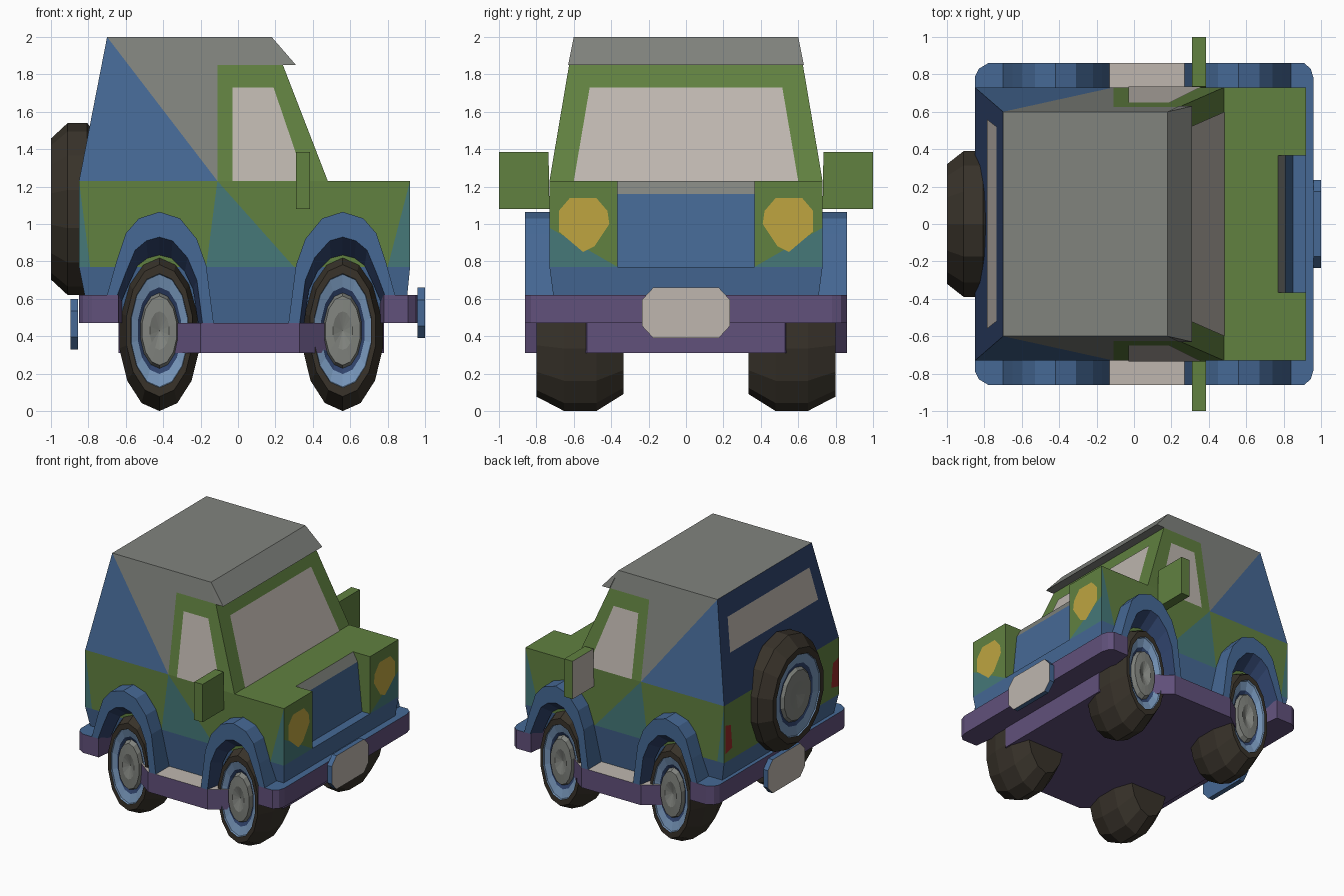
import bpy, bmesh, math
from mathutils import Vector, Matrix

if "Cube" in bpy.data.objects:
    bpy.data.objects.remove(bpy.data.objects["Cube"])

PALETTE = dict(green=(.38, .50, .26), blue=(.28, .41, .58), teal=(.28, .47, .47),
               purple=(.38, .32, .48), grey=(.50, .51, .49), glass=(.74, .71, .68),
               tyre=(.23, .21, .18), rim=(.46, .58, .72), yellow=(.74, .64, .26),
               red=(.58, .18, .17), navy=(.20, .27, .42))
MATS = {}
for key, c in PALETTE.items():
    m = bpy.data.materials.new(key)
    m.diffuse_color = (*[v ** 2.2 for v in c], 1)
    m.use_nodes = True
    m.node_tree.nodes["Principled BSDF"].inputs["Base Color"].default_value = m.diffuse_color
    MATS[key] = m


def shell(name, polys, ref=(0, 0, 1), inward=False, mirror=True):
    """Mesh from (colour, points) polygons, oriented away from ref, mirrored in y."""
    bm = bmesh.new()
    me = bpy.data.meshes.new(name)
    slots = []
    for col, pts in polys:
        if col not in slots:
            slots.append(col)
            me.materials.append(MATS[col])
        f = bm.faces.new([bm.verts.new(p) for p in pts])
        f.material_index = slots.index(col)
        f.normal_update()
        if (f.normal.dot(f.calc_center_median() - Vector(ref)) < 0) != inward:
            f.normal_flip()
    bmesh.ops.remove_doubles(bm, verts=bm.verts, dist=.0005)
    bm.to_mesh(me)
    bm.free()
    ob = bpy.data.objects.new(name, me)
    bpy.context.collection.objects.link(ob)
    if mirror:
        mod = ob.modifiers.new("mirror", 'MIRROR')
        mod.use_axis = (False, True, False)
    return ob


def prism(name, pts, place, side, end, start=None, mirror=True):
    """Extrude a 2D outline; place(u, v, k) gives the 3D point for ends k = 0, 1."""
    a = [Vector(place(u, v, 0)) for u, v in pts]
    b = [Vector(place(u, v, 1)) for u, v in pts]
    n = len(pts)
    polys = [(start or side, a), (end, b)]
    polys += [(side, [a[i], a[(i + 1) % n], b[(i + 1) % n], b[i]]) for i in range(n)]
    return shell(name, polys, sum(a + b, Vector()) / (2 * n), mirror=mirror)


def lathe(name, prof, mat, segs=14, mirror=True):
    """Revolve (t, r, colour) rings about local z, then place with a matrix."""
    polys = []
    pt = lambda t, r, i: mat @ Vector((r * math.cos(math.tau * i / segs), r * math.sin(math.tau * i / segs), t))
    for (t0, r0, _), (t1, r1, c) in zip(prof, prof[1:]):
        for i in range(segs):
            q = [pt(t0, r0, i), pt(t0, r0, i + 1), pt(t1, r1, i + 1), pt(t1, r1, i)]
            polys.append((c, q if r1 and r0 else q[:3] if r0 else q[1:]))
    return shell(name, polys, mat @ Vector((0, 0, .45)), mirror=mirror)


# points on the three sloped cabin planes
def side(x, z, off=0):
    return (x, .73 - .169 * (z - 1.23) + off, z)


def wind(y, z, off=0):
    return (.48 - .387 * (z - 1.23) + off, y, z)


def back(y, z, off=0):
    return (-.85 + .195 * (z - 1.23) - off, y, z)


# body: patchwork sides, hood, front cheeks, rear and tapered lower band
S = lambda x, z: (x, .73, z)
T, B = 1.23, .77
shell("body", [
    ("teal", [S(-.85, T), S(-.85, B), S(-.79, B)]),
    ("green", [S(-.85, T), S(-.79, B), S(-.17, B), S(-.11, T)]),
    ("teal", [S(-.11, T), S(-.17, B), S(.30, B)]),
    ("green", [S(-.11, T), S(.30, B), S(.80, B), S(.92, T)]),
    ("teal", [S(.92, T), S(.80, B), S(.92, B)]),
    ("green", [(.4, 0, T), (.77, 0, T), (.77, .365, T), (.4, .365, T)]),
    ("green", [(.4, .365, T), (.92, .365, T), (.92, .73, T), (.4, .73, T)]),
    ("green", [(.92, .365, T), (.92, .73, T), (.92, .73, .98), (.92, .365, B)]),
    ("teal", [(.92, .365, B), (.92, .73, .98), (.92, .73, B)]),
    ("green", [(-.85, 0, T), (-.85, .73, T), (-.85, .73, B), (-.85, 0, B)]),
    ("blue", [(-.85, .73, B), (.92, .73, B), (.89, .69, .47), (-.79, .69, .47)]),
    ("blue", [(.92, 0, B), (.92, .73, B), (.89, .69, .47), (.89, 0, .47)]),
    ("blue", [(-.85, 0, B), (-.85, .73, B), (-.79, .69, .47), (-.79, 0, .47)]),
    ("purple", [(-.79, 0, .47), (-.79, .69, .47), (.89, .69, .47), (.89, 0, .47)]),
])

# recessed grille
shell("grille", [
    ("grey", [(.77, 0, T), (.77, .365, T), (.81, .365, 1.16), (.81, 0, 1.16)]),
    ("blue", [(.81, 0, 1.16), (.81, .365, 1.16), (.85, .365, B), (.85, 0, B)]),
    ("green", [(.77, .365, T), (.92, .365, T), (.92, .365, B), (.85, .365, B), (.81, .365, 1.16)]),
    ("blue", [(.85, 0, B), (.85, .365, B), (.92, .365, B), (.92, 0, B)]),
], ref=(.9, 0, 1), inward=True)

# cabin with roof and sun visor
shell("cabin", [
    ("blue", [side(-.85, T), side(-.70, 2), side(-.11, T)]),
    ("grey", [side(-.11, T), side(-.70, 2), side(.18, 2), side(.24, 1.85), side(-.11, 1.85)]),
    ("green", [side(-.11, T), side(-.11, 1.85), side(.24, 1.85), side(.48, T)]),
    ("green", [wind(0, T), wind(.73, T), wind(.625, 1.85), wind(0, 1.85)]),
    ("navy", [back(0, T), back(.73, T), back(.6, 2), back(0, 2)]),
    ("grey", [(-.70, 0, 2), (-.70, .6, 2), (.18, .6, 2), (.18, 0, 2)]),
])
shell("sun_visor", [
    ("grey", [(.18, 0, 2), (.18, .6, 2), (.31, .63, 1.85), (.31, 0, 1.85)]),
    ("grey", [(.24, 0, 1.85), (.24, .63, 1.85), (.31, .63, 1.85), (.31, 0, 1.85)]),
    ("grey", [(.18, .6, 2), (.24, .63, 1.85), (.31, .63, 1.85)]),
], ref=(.24, 0, 1.9))

# windows, lights
E = .004
shell("windows", [
    ("glass", [side(-.03, T, E), side(-.03, 1.73, E), side(.19, 1.73, E), side(.36, T, E)]),
    ("glass", [wind(0, T, E), wind(.6, T, E), wind(.515, 1.73, E), wind(0, 1.73, E)]),
    ("glass", [back(0, 1.58, E), back(.56, 1.58, E), back(.52, 1.84, E), back(0, 1.84, E)]),
])
lamp = [(.41, 1.0), (.42, 1.07), (.48, 1.14), (.62, 1.14), (.68, 1.07), (.68, .96), (.55, .85), (.49, .88)]
shell("headlights", [("yellow", [(.92 + E, y, z) for y, z in lamp])])
shell("tail_lights", [("red", [(-.85 - E, y, z) for y, z in [(.63, .86), (.72, .84), (.72, 1.07), (.65, 1.05)]])])

# chassis slab whose top forms the running boards
prism("chassis", [(.78, -.53), (.78, .53), (.33, .86), (-.20, .86), (-.64, .53),
                  (-.64, -.53), (-.20, -.86), (.33, -.86)],
      lambda x, y, k: (x, y, .31 + .16 * k), "purple", "glass", mirror=False)

# bumpers
for name, half in (("front_bumper", [(.96, .78), (.945, .83), (.91, .86), (.78, .86), (.76, .70)]),
                   ("rear_bumper", [(-.85, .79), (-.83, .83), (-.78, .86), (-.64, .86), (-.62, .70)])):
    prism(name, half + [(x, -y) for x, y in reversed(half)],
          lambda x, y, k: (x, y, .47 + .15 * k), "purple", "blue", mirror=False)

# octagonal plates on both bumpers
for name, x0, zc, d in (("front_plate", .96, .525, .04), ("rear_plate", -.855, .465, -.04)):
    octo = [(.235, .07), (.175, .135), (-.175, .135), (-.235, .07),
            (-.235, -.07), (-.175, -.135), (.175, -.135), (.235, -.07)]
    prism(name, octo, lambda y, z, k: (x0 + d * k, y, zc + z), "blue", "glass", mirror=False)

# wheel arch flares; the front one is the rear one reflected about x = 0.07
outer = [(-.70, .62), (-.65, .80), (-.60, .95), (-.53, 1.03), (-.42, 1.065),
         (-.31, 1.03), (-.22, .92), (-.17, .78), (-.13, .47)]
inner = [(-.645, .62), (-.60, .74), (-.55, .86), (-.49, .91), (-.42, .93),
         (-.35, .91), (-.27, .82), (-.22, .70), (-.19, .47)]
for name, fx in (("rear_flares", lambda x: x), ("front_flares", lambda x: .14 - x)):
    o1, o0 = ([Vector((fx(x), y, z)) for x, z in outer] for y in (.86, .68))
    i1 = [Vector((fx(x), .86, z)) for x, z in inner]
    i0 = [Vector((fx(-.42 + (x + .42) * .9), .735, .45 + (z - .45) * .8)) for x, z in inner]
    polys = []
    for a in range(len(outer) - 1):
        polys += [("blue", [o0[a], o0[a + 1], o1[a + 1], o1[a]]),
                  ("blue", [o1[a], o1[a + 1], i1[a + 1], i1[a]]),
                  ("navy", [i1[a], i0[a], i0[a + 1], i1[a + 1]][::1])]
    body_polys = [p for p in polys if p[0] == "blue"]
    hub = (fx(-.42), .6, .45)
    shell(name, body_polys, hub)
    shell(name + "_liner", [p for p in polys if p[0] == "navy"], (fx(-.42), .9, .45), inward=True)

# wheels and spare share one profile
tyre = [(0, 0, "tyre"), (0, .79, "tyre"), (.31, 1, "tyre"), (.68, 1, "tyre"), (1, .82, "tyre"),
        (1, .71, "tyre"), (.97, .70, "rim"), (.93, .54, "rim"), (.90, .47, "navy"),
        (.98, .43, "grey"), (.99, .24, "grey"), (.93, 0, "grey")]
for name, x in (("rear_wheels", -.42), ("front_wheels", .56)):
    lathe(name, tyre, Matrix.Translation((x, .335, .43)) @ Matrix.Diagonal((.22, .465, .43, 1))
          @ Matrix.Rotation(-math.pi / 2, 4, 'X') @ Matrix.Rotation(math.pi / 2, 4, 'Z'))
lathe("spare_wheel", tyre, Matrix.Translation((-.72, 0, 1.08)) @ Matrix.Diagonal((.28, .40, .46, 1))
      @ Matrix.Rotation(-math.pi / 2, 4, 'Y'), mirror=False)

# side mirrors
prism("side_mirrors", [(.73, 1.08), (1, 1.08), (1, 1.385), (.735, 1.385)],
      lambda y, z, k: (.385 - .075 * k, y, z), "green", "glass", start="green")
